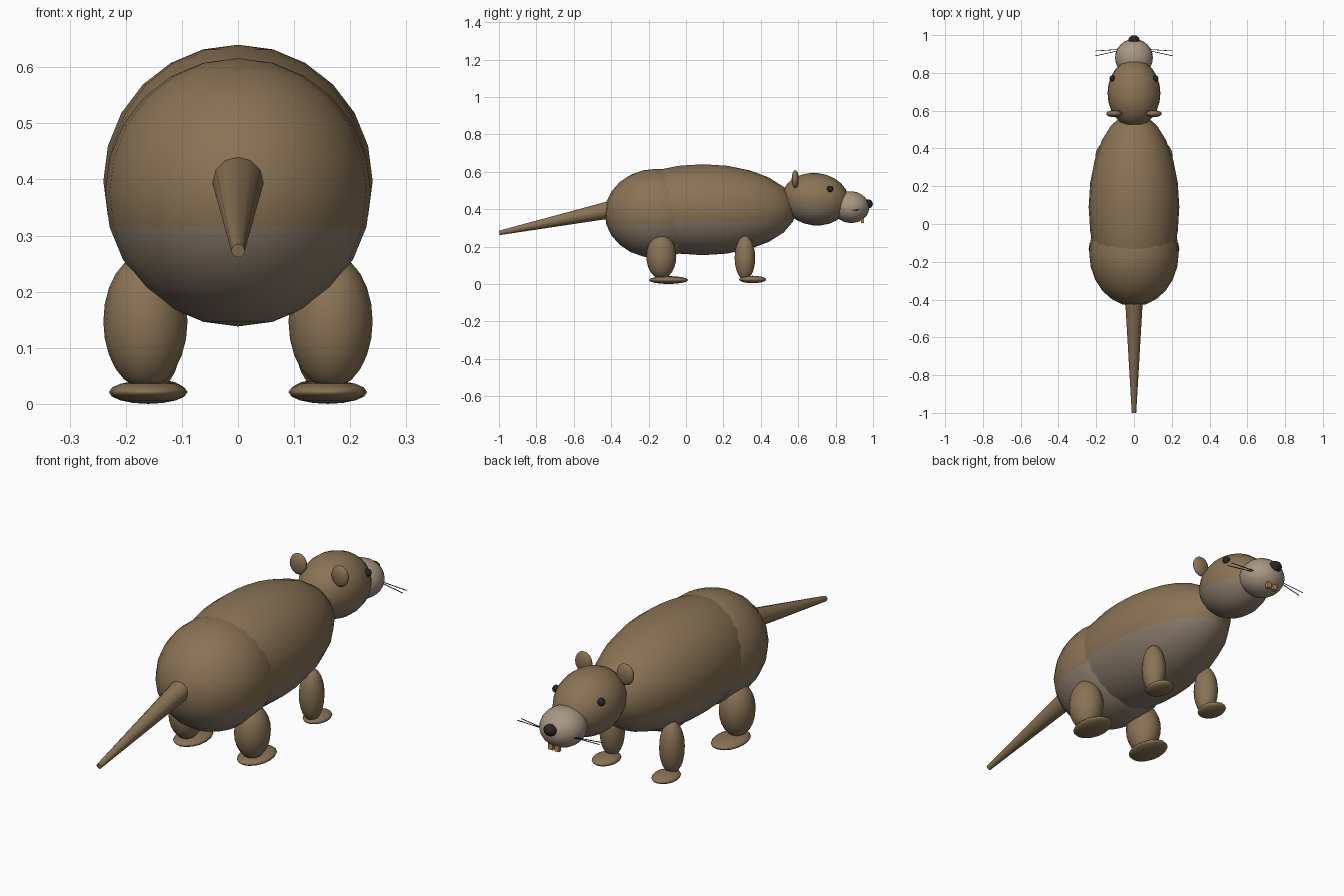
import bpy
import math
from mathutils import Vector

if "Cube" in bpy.data.objects:
    bpy.data.objects.remove(bpy.data.objects["Cube"])


def material(name, rgb):
    m = bpy.data.materials.new(name)
    m.diffuse_color = (*rgb, 1)
    m.use_nodes = True
    m.node_tree.nodes["Principled BSDF"].inputs["Base Color"].default_value = m.diffuse_color
    return m


FUR = material("brown fur", (0.254, 0.171, 0.091))
BELLY = material("grey brown belly", (0.254, 0.195, 0.144))
MUZZLE = material("pale muzzle", (0.392, 0.305, 0.223))
DARK = material("near black", (0.025, 0.017, 0.017))
TOOTH = material("orange tooth", (0.50, 0.27, 0.075))


def finish(name, mat):
    ob = bpy.context.object
    ob.name = name
    ob.data.materials.append(mat)
    return ob


def ellipsoid(name, centre, radii, mat, pitch=0, under=None, seg=24, rings=12):
    """Smooth stretched sphere; faces below the first ring under the middle may differ."""
    bpy.ops.mesh.primitive_uv_sphere_add(segments=seg, ring_count=rings, radius=1,
                                         location=centre, rotation=(pitch, 0, 0))
    ob = finish(name, mat)
    ob.scale = radii
    bpy.ops.object.shade_smooth()
    if under:
        ob.data.materials.append(under)
        for p in ob.data.polygons:
            if p.center.z < -0.26:
                p.material_index = 1
    return ob


def rod(name, a, b, r1, r2, mat, sides):
    """Tapered rod from a to b."""
    a, b = Vector(a), Vector(b)
    d = b - a
    bpy.ops.mesh.primitive_cone_add(vertices=sides, radius1=r1, radius2=r2, depth=d.length,
                                    location=(a + b) / 2,
                                    rotation=d.to_track_quat('Z', 'Y').to_euler())
    ob = finish(name, mat)
    bpy.ops.object.shade_smooth_by_angle(angle=math.radians(40))
    return ob


# Torso
ellipsoid("body", (0, 0.09, 0.397), (0.24, 0.50, 0.243), FUR, under=BELLY)
ellipsoid("rump", (0, -0.155, 0.377), (0.237, 0.28, 0.239), FUR, under=BELLY)

# Head
tilt = math.radians(-6)
ellipsoid("head", (0, 0.692, 0.453), (0.14, 0.18, 0.14), FUR, tilt, under=BELLY)
ellipsoid("muzzle", (0, 0.88, 0.411), (0.10, 0.10, 0.085), MUZZLE, tilt)
ellipsoid("nose", (0, 0.973, 0.428), (0.03, 0.026, 0.025), DARK, seg=16, rings=8)

# Tail
rod("tail", (0, -0.38, 0.402), (0, -0.998, 0.273), 0.048, 0.012, FUR, 12)

for side, s in (("left", -1), ("right", 1)):
    # Face details
    ellipsoid(f"{side}_ear", (s * 0.105, 0.584, 0.561), (0.042, 0.019, 0.048), FUR,
              seg=16, rings=8)
    ellipsoid(f"{side}_eye", (s * 0.113, 0.77, 0.508), (0.017, 0.017, 0.017), DARK,
              seg=12, rings=8)
    bpy.ops.mesh.primitive_cube_add(size=1, location=(s * 0.016, 0.943, 0.348))
    finish(f"{side}_tooth", TOOTH).scale = (0.022, 0.016, 0.044)
    rod(f"{side}_front_whisker", (s * 0.07, 0.925, 0.398), (s * 0.205, 0.916, 0.396),
        0.002, 0.002, DARK, 6)
    rod(f"{side}_rear_whisker", (s * 0.07, 0.92, 0.396), (s * 0.205, 0.89, 0.394),
        0.002, 0.002, DARK, 6)

    # Legs and feet
    ellipsoid(f"{side}_hind_leg", (s * 0.165, -0.132, 0.147), (0.075, 0.08, 0.12), FUR,
              seg=16)
    ellipsoid(f"{side}_hind_foot", (s * 0.16, -0.093, 0.021), (0.07, 0.105, 0.021), FUR,
              seg=16, rings=8)
    ellipsoid(f"{side}_front_leg", (s * 0.15, 0.315, 0.14), (0.053, 0.055, 0.118), FUR,
              seg=16)
    ellipsoid(f"{side}_front_foot", (s * 0.15, 0.356, 0.024), (0.055, 0.073, 0.02), FUR,
              seg=16, rings=8)
